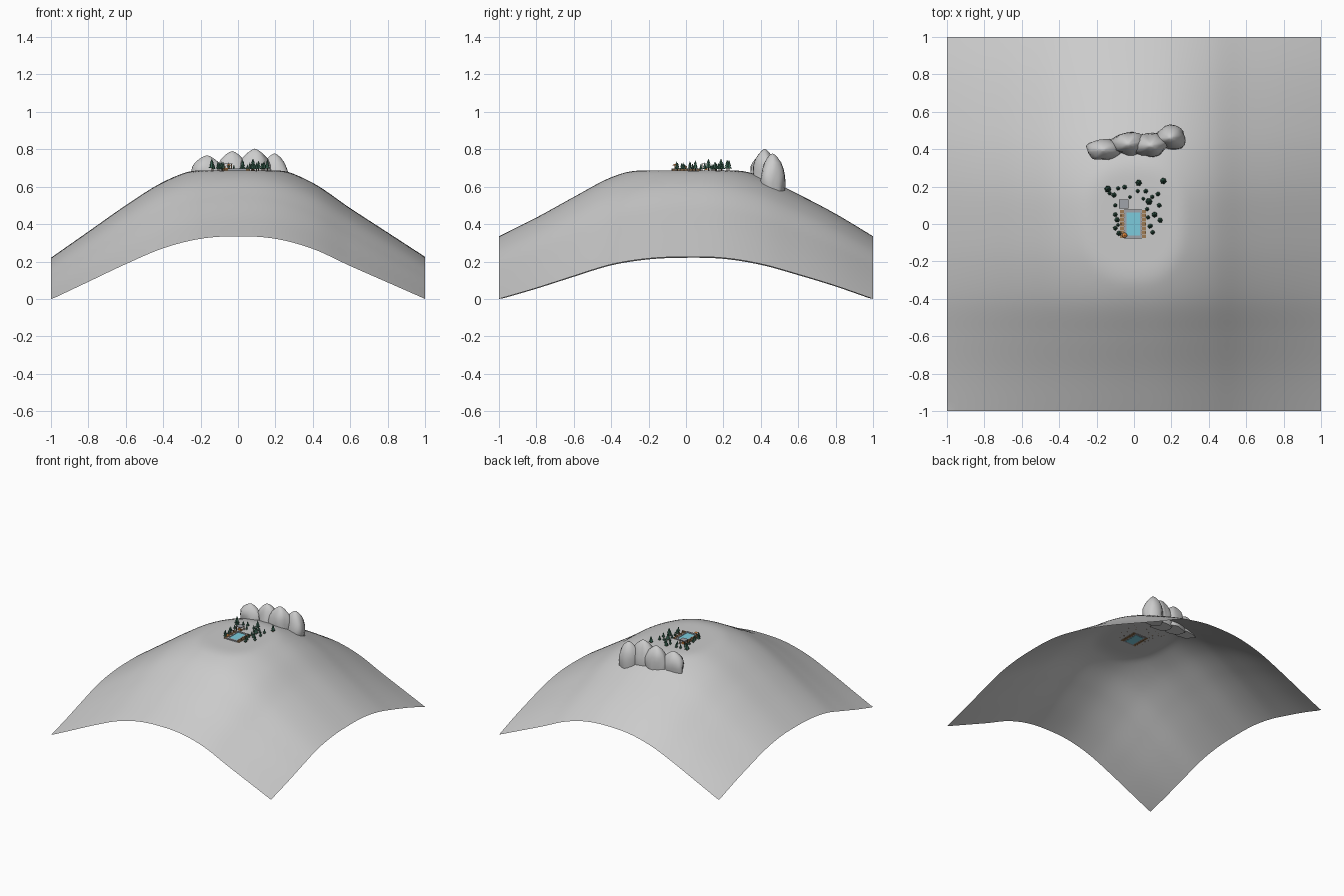
import bpy, bmesh, math, random
from mathutils import Vector, Matrix, noise

if "Cube" in bpy.data.objects:
    bpy.data.objects.remove(bpy.data.objects["Cube"])

random.seed(4)
TOP = 0.687


def material(name, rgb):
    m = bpy.data.materials.new(name)
    m.diffuse_color = (*rgb, 1)
    m.use_nodes = True
    m.node_tree.nodes["Principled BSDF"].inputs["Base Color"].default_value = m.diffuse_color
    return m


GREEN = material("pine_green", (0.04, 0.12, 0.08))
BARK = material("bark", (0.15, 0.08, 0.04))
WOOD = material("wood", (0.35, 0.2, 0.09))
WATER = material("water", (0.2, 0.6, 0.72))
STONE = material("stone", (0.35, 0.37, 0.4))
ORANGE = material("orange", (0.75, 0.25, 0.05))


def finish(name, bm, mat=None, smooth=None):
    me = bpy.data.meshes.new(name)
    bm.to_mesh(me)
    bm.free()
    ob = bpy.data.objects.new(name, me)
    bpy.context.collection.objects.link(ob)
    if mat:
        me.materials.append(mat)
    if smooth:
        bpy.ops.object.select_all(action='DESELECT')
        ob.select_set(True)
        bpy.context.view_layer.objects.active = ob
        bpy.ops.object.shade_smooth_by_angle(angle=math.radians(smooth))
    return ob


def add_box(bm, x, y, z, sx, sy, sz):
    bmesh.ops.create_cube(bm, size=1, matrix=Matrix.Translation((x, y, z)) @ Matrix.Diagonal((sx, sy, sz, 1)))


def boxes(name, items, mat):
    bm = bmesh.new()
    for it in items:
        add_box(bm, *it)
    return finish(name, bm, mat)


# hill height: product of two profiles, softly levelled at the top
KNOTS = [-1, -.8, -.6, -.4, -.2, 0, .2, .4, .6, .8, 1]
PX = [.22, .36, .50, .625, .70, .72, .70, .62, .485, .355, .225]
PY = [.335, .435, .545, .65, .705, .72, .71, .655, .56, .455, .335]


def curve(t, p):
    i = min(9, max(0, int((t + 1) / .2)))
    u = (t - KNOTS[i]) / .2
    q = lambda k: p[k] if 0 <= k <= 10 else (2 * p[0] - p[1] if k < 0 else 2 * p[10] - p[9])
    a, b, c, d = q(i - 1), q(i), q(i + 1), q(i + 2)
    return b + .5 * u * (c - a + u * (2 * a - 5 * b + 4 * c - d + u * (3 * (b - c) + d - a)))


def height(x, y):
    h = (curve(x, PX) + .47) * (curve(y, PY) + .47) / 1.19 - .47
    k = .015
    t = max(k - abs(h - TOP), 0) / k
    return max(0, min(h, TOP) - t * t * k / 4)


# hill sheet
bm = bmesh.new()
bmesh.ops.create_grid(bm, x_segments=80, y_segments=80, size=1)
for v in bm.verts:
    v.co.z = height(v.co.x, v.co.y)
finish("hill", bm, None, 60)


# rocky ridge: four weathered domes
def rock(name, x, y, rx, ry, peak, base, seed):
    bm = bmesh.new()
    rings = [(0, .93), (.25, 1), (.45, .97), (.62, .86), (.77, .67), (.89, .42), (.97, .18)]
    n, loops = 20, []
    for t, r in rings:
        loop = []
        for i in range(n):
            a = 2 * math.pi * i / n
            d = Vector((math.cos(a), math.sin(a), t))
            f = r * (1 + .28 * noise.noise(d * 1.5 + Vector((seed * 7.3, 0, 0))))
            loop.append(bm.verts.new((x + rx * f * d.x, y + ry * f * d.y, base + t * (peak - base))))
        loops.append(loop)
    tip = bm.verts.new((x, y, peak))
    for a, b in zip(loops, loops[1:]):
        for i in range(n):
            bm.faces.new((a[i], a[(i + 1) % n], b[(i + 1) % n], b[i]))
    for i in range(n):
        bm.faces.new((loops[-1][i], loops[-1][(i + 1) % n], tip))
    bm.faces.new(loops[0][::-1])
    finish(name, bm, None, 50)


rock("rock_1", -.165, .397, .086, .056, .768, .61, 1)
rock("rock_2", -.030, .428, .095, .066, .79, .59, 2)
rock("rock_3", .090, .420, .090, .068, .803, .58, 3)
rock("rock_4", .195, .462, .086, .060, .778, .565, 4)

# pool: stone rim, water, timber decks
X0 = -.005
boxes("pool_rim", [(X0 + s * .042, 0, .69, .012, .14, .012) for s in (-1, 1)]
      + [(X0, s * .069, .69, .096, .016, .012) for s in (-1, 1)], STONE)
boxes("water", [(X0, 0, .687, .072, .122, .01)], WATER)
boxes("deck_planks", [(X0 + s * .057, -.066 + i * .022, .689, .024, .019, .01)
                      for s in (-1, 1) for i in range(7)], WOOD)

# loungers beside the pool
seats = []
for s in (-1, 1):
    for y in (-.045, 0, .045):
        seats += [(X0 + s * .056, y, .698, .02, .012, .004), (X0 + s * .065, y, .704, .004, .012, .012)]
boxes("loungers", seats, WOOD)

# small shelter behind the pool
boxes("shelter_posts", [(-.055 + i * .02, .107 + j * .02, .703, .004, .004, .034)
                        for i in (-1, 1) for j in (-1, 1)], WOOD)
boxes("shelter_roof", [(-.055, .107, .722, .05, .046, .004)], STONE)
boxes("shelter_bench", [(-.055, .107, .694, .032, .014, .012)], ORANGE)

# parasol at the front left
bm = bmesh.new()
bmesh.ops.create_cone(bm, cap_ends=True, segments=8, radius1=.014, radius2=.001, depth=.009,
                      matrix=Matrix.Translation((-.05, -.06, .718)))
add_box(bm, -.05, -.06, .7, .002, .002, .034)
finish("parasol", bm, ORANGE)

# pine trees: x, y, scale
TREES = [(-.14, .187, 1.2), (-.107, .155, .9), (-.05, .197, .8), (-.022, .144, .6), (.025, .22, 1.1),
         (.02, .176, .7), (.063, .176, .8), (.08, .12, 1.2), (.128, .16, .8), (.157, .23, 1.1),
         (.135, .10, .8), (.14, .02, .9), (.11, .05, 1), (.085, -.012, .8), (.1, -.045, .8),
         (.07, .08, .7), (-.085, .19, .7), (-.1, .05, .8), (-.09, .022, .9), (-.10, -.022, .8),
         (-.08, -.05, .9), (.075, .035, .7), (-.10, .1, .7), (.098, .145, .7), (.09, -.01, .7),
         (-.13, .165, .7), (.05, .135, .6), (-.085, -.005, .6)]
leaves, trunks = bmesh.new(), bmesh.new()
for x, y, s in TREES:
    z = height(x, y)
    turn = Matrix.Rotation(random.uniform(0, 6), 4, 'Z')
    for r, lo, hi in ((.0155, .010, .030), (.012, .022, .041), (.008, .034, .053)):
        bmesh.ops.create_cone(leaves, cap_ends=True, segments=6, radius1=r * s, radius2=0, depth=(hi - lo) * s,
                              matrix=Matrix.Translation((x, y, z + (lo + hi) / 2 * s)) @ turn)
    bmesh.ops.create_cone(trunks, cap_ends=True, segments=6, radius1=.003 * s, radius2=.002 * s, depth=.016 * s,
                          matrix=Matrix.Translation((x, y, z + .006 * s)))
finish("pine_foliage", leaves, GREEN)
finish("pine_trunks", trunks, BARK)
